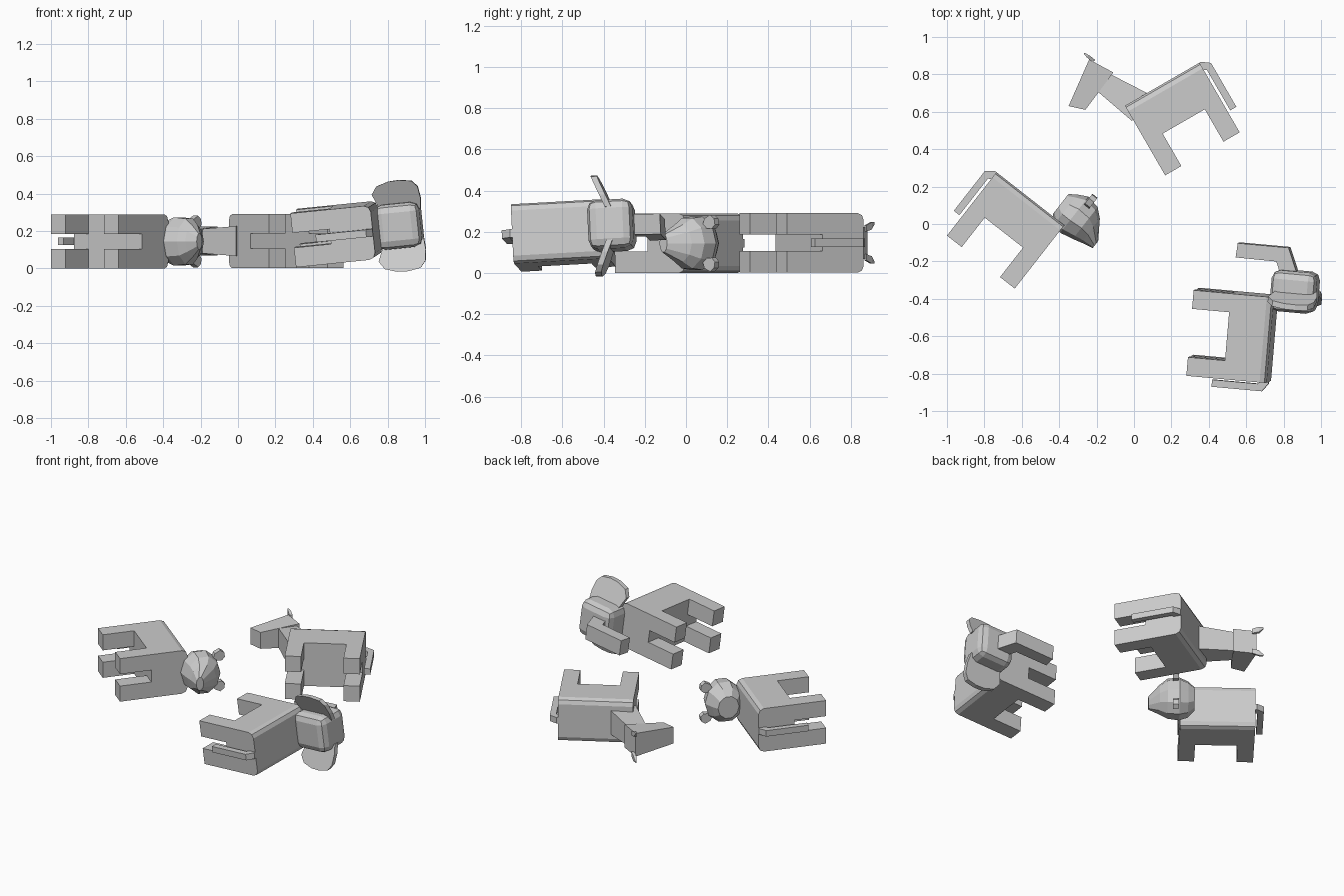
import bpy, bmesh
from math import sin, cos, pi
from mathutils import Vector, Matrix

if "Cube" in bpy.data.objects:
    bpy.data.objects.remove(bpy.data.objects["Cube"])


# Local animal space: u = forward, v = up, w = sideways
def frame(origin, forward, up):
    f = Vector(forward).normalized()
    u = Vector(up)
    u = (u - f * u.dot(f)).normalized()
    m = Matrix((f, u, f.cross(u))).transposed().to_4x4()
    m.translation = origin
    return m


def loft(name, m, rings):
    """Skin a list of equal-length rings and cap both ends."""
    bm = bmesh.new()
    vs = [[bm.verts.new(p) for p in r] for r in rings]
    n = len(vs[0])
    for a, b in zip(vs, vs[1:]):
        for i in range(n):
            j = (i + 1) % n
            bm.faces.new((a[i], a[j], b[j], b[i]))
    bm.faces.new(vs[0])
    bm.faces.new(vs[-1][::-1])
    bm.transform(m)
    bmesh.ops.recalc_face_normals(bm, faces=bm.faces)
    me = bpy.data.meshes.new(name)
    bm.to_mesh(me)
    bm.free()
    ob = bpy.data.objects.new(name, me)
    bpy.context.collection.objects.link(ob)
    return ob


def prism(name, m, poly, w0, w1):
    """Side profile extruded across the width."""
    return loft(name, m, [[(u, v, w) for u, v in poly] for w in (w0, w1)])


def block(name, m, u0, u1, v0, v1, w0, w1):
    return prism(name, m, [(u0, v0), (u1, v0), (u1, v1), (u0, v1)], w0, w1)


def animal_base(kind, m):
    # body: straight run with rounded back edges
    r, h, b = 0.145, 0.43, 0.035
    arc = [(h - b + b * sin(a), r - b + b * cos(a)) for a in (0, pi / 4, pi / 2)]
    sec = [(0.2, r)] + arc + [(v, -w) for v, w in reversed(arc)] + [(0.2, -r)]
    loft(kind + "_body", m, [[(u, v, w) for v, w in sec] for u in (0, 0.46)])
    # four legs
    for s in (-1, 1):
        for place, u in (("rear", 0), ("front", 0.36)):
            side = "a" if s < 0 else "b"
            block(f"{kind}_{place}_leg_{side}", m, u, u + 0.1, 0, 0.2, s * 0.04, s * r)
    # hanging tail
    prism(kind + "_tail", m, [(0.01, 0.43), (-0.01, 0.43), (-0.053, 0.398), (-0.053, 0.127),
                              (-0.015, 0.127), (-0.015, 0.375), (0.01, 0.39)], -0.02, 0.02)


# ---- Horse, lying on its side
horse = frame((0.565, 0.49, 0.146), (-0.866, -0.5, 0), (-0.5, 0.866, 0))
animal_base("horse", horse)
loft("horse_neck", horse, [
    [(0.324, 0.43, -.08), (0.468, 0.34, -.08), (0.468, 0.34, .08), (0.324, 0.43, .08)],
    [(0.443, 0.615, -.065), (0.549, 0.57, -.065), (0.549, 0.57, .065), (0.443, 0.615, .065)]])
loft("horse_head", horse, [
    [(0.425, 0.615, -.078), (0.502, 0.74, -.078), (0.502, 0.74, .078), (0.425, 0.615, .078)],
    [(0.654, 0.517, -.055), (0.722, 0.579, -.055), (0.722, 0.579, .055), (0.654, 0.517, .055)]])
for s in (-1, 1):
    loft(f"horse_ear_{'a' if s < 0 else 'b'}", horse, [
        [(0.475, 0.72, s * .055), (0.495, 0.72, s * .055), (0.495, 0.72, s * .085), (0.475, 0.72, s * .085)],
        [(0.49, 0.758, s * .065), (0.508, 0.758, s * .065), (0.508, 0.758, s * .1), (0.49, 0.758, s * .1)],
        [(0.505, 0.782, s * .09), (0.512, 0.782, s * .09), (0.512, 0.782, s * .1), (0.505, 0.782, s * .1)]])

# ---- Bear, lying on its side
bear = frame((-1.0, -0.062, 0.144), (0.788, -0.616, 0), (0.616, 0.788, 0))
animal_base("bear", bear)
rings = []
for u, lo, hi, w in ((0.375, 0.44, 0.575, .075), (0.415, 0.40, 0.603, .115), (0.468, 0.385, 0.63, .136),
                     (0.541, 0.40, 0.616, .128), (0.588, 0.413, 0.575, .095), (0.655, 0.427, 0.475, .045)):
    c, r = (lo + hi) / 2, (hi - lo) / 2
    rings.append([(u, c + r * cos(k * pi / 5), w * sin(k * pi / 5)) for k in range(10)])
loft("bear_head", bear, rings)
for s in (-1, 1):
    # small rounded ear tilted outward
    shape = [(0.575, .075), (0.635, .07), (0.655, .09), (0.65, .12), (0.625, .138), (0.59, .12)]
    loft(f"bear_ear_{'a' if s < 0 else 'b'}", bear,
         [[(u, v, s * w) for v, w in shape] for u in (0.475, 0.51)])

# ---- Elephant, lying slightly tilted on one ear
eleph = frame((0.295, -0.805, 0.15), (0.085, 0.995, 0.055), (0.99, -0.09, 0.1))
animal_base("elephant", eleph)
head = block("elephant_head", eleph, 0.385, 0.605, 0.405, 0.65, -0.12, 0.12)
bev = head.modifiers.new("round", 'BEVEL')
bev.width, bev.segments = 0.045, 2
prism("elephant_trunk", eleph, [(0.56, 0.53), (0.607, 0.53), (0.727, 0.479), (0.727, 0.205),
                                (0.65, 0.2), (0.648, 0.42), (0.587, 0.445), (0.56, 0.445)], -.05, .05)
for s in (-1, 1):
    # wide flat ear swept back toward the tip
    shape = [(0.44, .09), (0.42, .14), (0.405, .18), (0.435, .222), (0.5, .242), (0.56, .245),
             (0.627, .234), (0.655, .2), (0.662, .14), (0.655, .08)]
    loft(f"elephant_ear_{'a' if s < 0 else 'b'}", eleph,
         [[(0.525 - 0.42 * w + t, v, s * w) for v, w in shape] for t in (-0.015, 0.015)])
